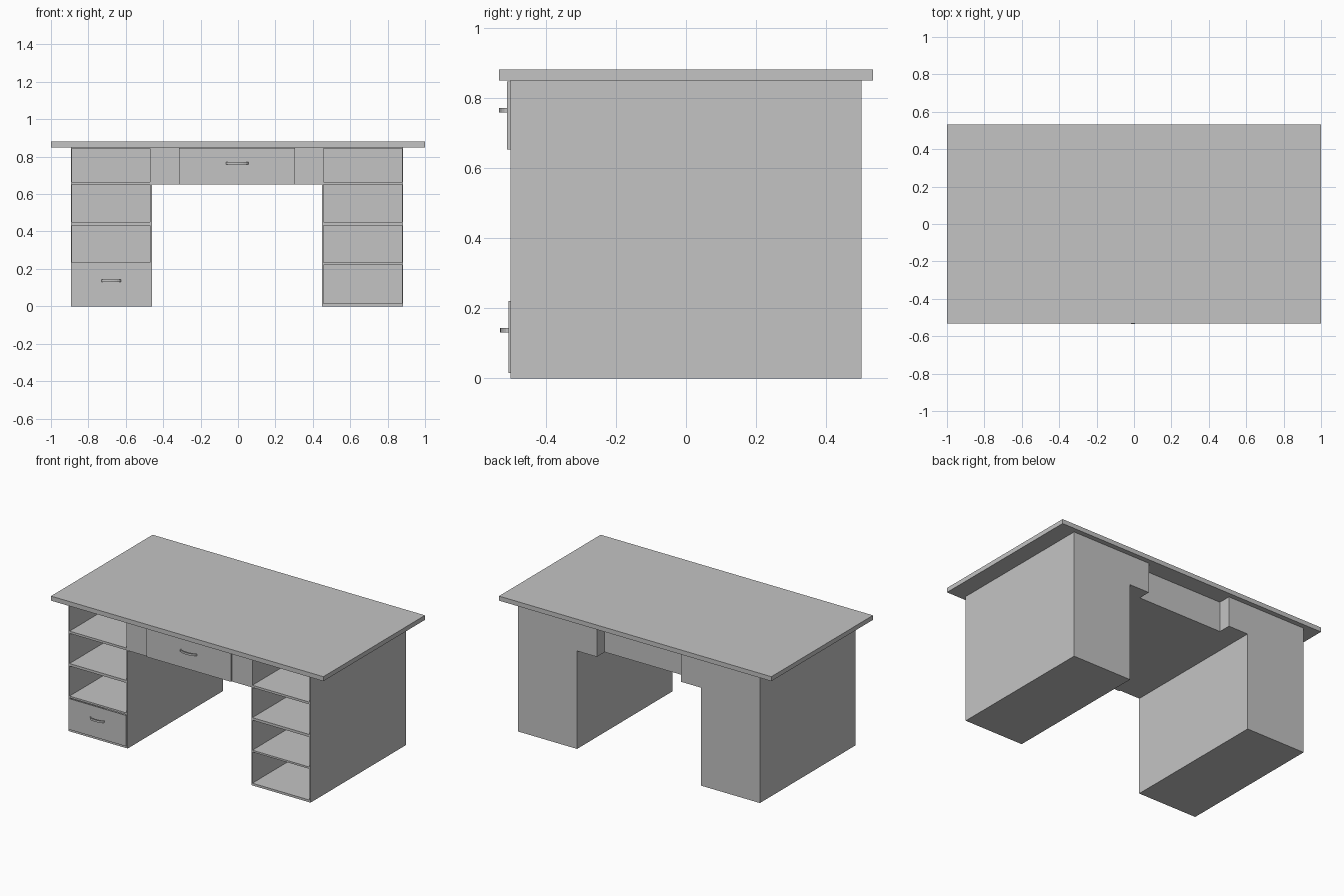
import bpy, bmesh, math

cube = bpy.data.objects.get("Cube")
if cube:
    bpy.data.objects.remove(cube, do_unlink=True)

grey = bpy.data.materials.new("plain_grey")
grey.use_nodes = True
COLOUR = (0.55, 0.55, 0.55, 1)
grey.diffuse_color = COLOUR
grey.node_tree.nodes["Principled BSDF"].inputs["Base Color"].default_value = COLOUR


def finish(name, bm):
    bmesh.ops.recalc_face_normals(bm, faces=bm.faces)
    mesh = bpy.data.meshes.new(name)
    bm.to_mesh(mesh)
    bm.free()
    mesh.materials.append(grey)
    obj = bpy.data.objects.new(name, mesh)
    bpy.context.collection.objects.link(obj)
    return obj


def box(name, xs, ys, zs):
    bm = bmesh.new()
    bmesh.ops.create_cube(bm, size=1)
    for v in bm.verts:
        for axis, (low, high) in enumerate((xs, ys, zs)):
            v.co[axis] = high if v.co[axis] > 0 else low
    return finish(name, bm)


def bow_handle(name, x, y, z, width=0.12, reach=0.023, thick=0.007, height=0.013, steps=10):
    # Flat crescent outline, raised to a bar
    def arc(half, depth):
        return [(x + half * math.cos(math.pi * i / steps),
                 y - depth * math.sin(math.pi * i / steps)) for i in range(steps + 1)]
    outline = arc(width / 2, reach) + arc(width / 2 - thick, reach - thick)[::-1]
    bm = bmesh.new()
    face = bm.faces.new([bm.verts.new((px, py, z - height / 2)) for px, py in outline])
    raised = bmesh.ops.extrude_face_region(bm, geom=[face])["geom"]
    bmesh.ops.translate(bm, vec=(0, 0, height),
                        verts=[g for g in raised if isinstance(g, bmesh.types.BMVert)])
    return finish(name, bm)


FRONT, BACK, TOP, APRON = -0.5, 0.5, 0.85, 0.65
DEPTH = (FRONT, BACK)


def pedestal(name, x0, x1, wall0, wall1, shelves):
    # Side boards, back board and the shelves between them
    box(name + "_outer_side" if x0 < 0 else name + "_inner_side", (x0, x0 + wall0), DEPTH, (0, TOP))
    box(name + "_inner_side" if x0 < 0 else name + "_outer_side", (x1 - wall1, x1), DEPTH, (0, TOP))
    inside = (x0 + wall0, x1 - wall1)
    box(name + "_back", inside, (BACK - 0.01, BACK), (0, TOP))
    for i, zs in enumerate(shelves):
        box(f"{name}_shelf_{i + 1}", inside, (FRONT, BACK - 0.01), zs)


# Desktop
box("desktop", (-1, 1), (-0.533, 0.533), (TOP, 0.88))

# Pedestals
boards = [(0, 0.015), (0.222, 0.234), (0.433, 0.45), (APRON, 0.665), (0.843, TOP)]
pedestal("right_pedestal", -0.893, -0.46, 0.006, 0.01, boards)
pedestal("left_pedestal", 0.45, 0.883, 0.006, 0.006, boards)

# Apron blocks either side of the centre drawer
box("right_apron", (-0.46, -0.315), DEPTH, (APRON, TOP))
box("left_apron", (0.305, 0.45), DEPTH, (APRON, TOP))

# Centre drawer, shorter than the desk is deep
box("centre_drawer", (-0.315, 0.305), (FRONT, 0.417), (APRON, TOP))
box("centre_drawer_front", (-0.315, 0.305), (-0.511, FRONT), (0.652, 0.846))
bow_handle("centre_drawer_handle", -0.005, -0.511, 0.764)

# Bottom drawer in the right pedestal
box("bottom_drawer_front", (-0.889, -0.467), (-0.507, FRONT), (0.015, 0.22))
bow_handle("bottom_drawer_handle", -0.678, -0.507, 0.137, width=0.106)
